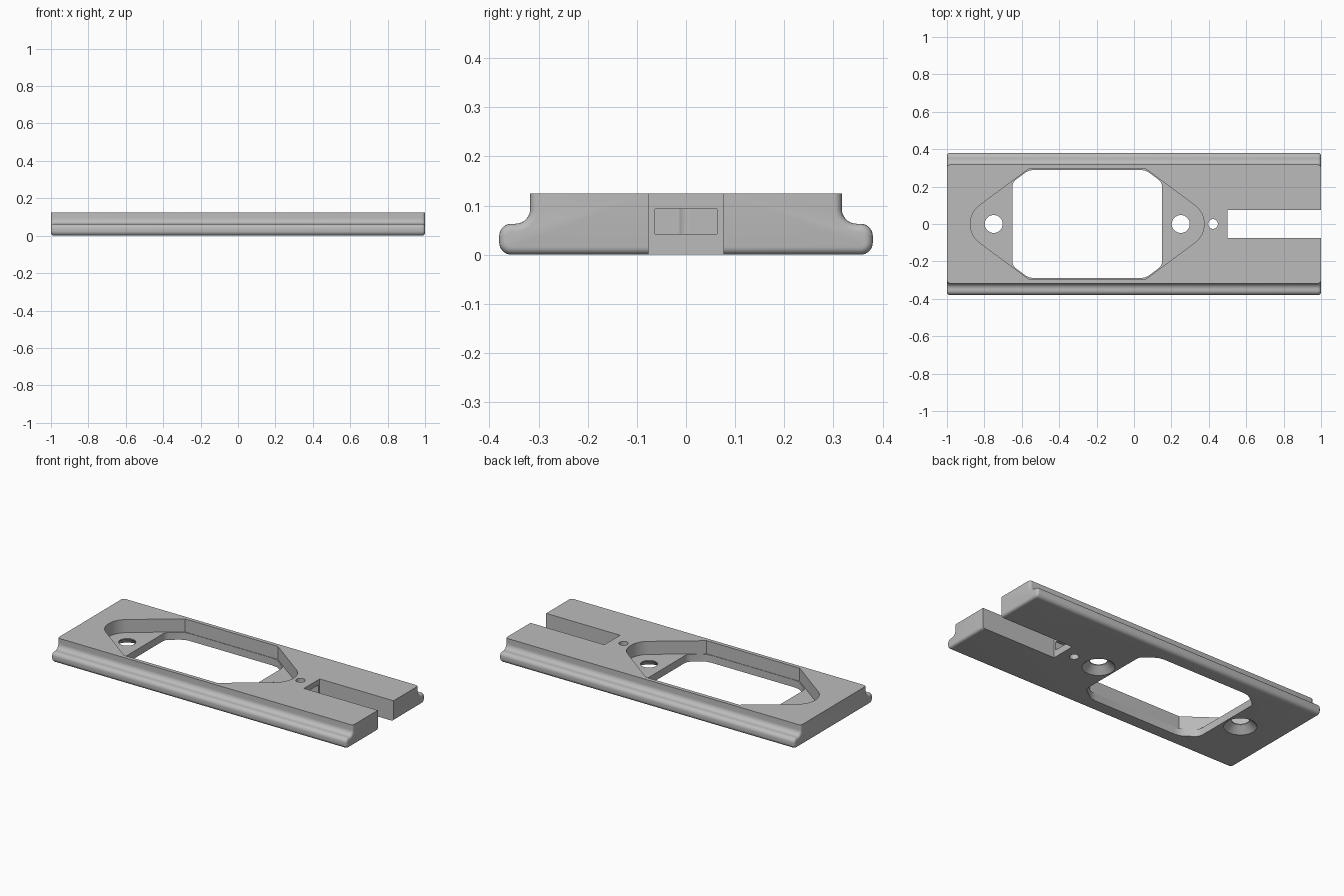
import bpy, bmesh
from math import sin, cos, pi, radians

default = bpy.data.objects.get("Cube")
if default:
    bpy.data.objects.remove(default, do_unlink=True)

GREY = (0.5, 0.5, 0.5, 1)
grey = bpy.data.materials.new("plain grey")
grey.use_nodes = True
grey.diffuse_color = GREY
grey.node_tree.nodes["Principled BSDF"].inputs["Base Color"].default_value = GREY

HEIGHT = 0.125
FLOOR = 0.045       # floor of the shallow recess
MID = -0.25         # centre of the window along x


def arc(cx, cy, r, start, end, steps=8):
    angles = [radians(start + (end - start) * i / steps) for i in range(steps + 1)]
    return [(cx + r * cos(a), cy + r * sin(a)) for a in angles]


def make_object(name, bm):
    bmesh.ops.recalc_face_normals(bm, faces=bm.faces)
    mesh = bpy.data.meshes.new(name)
    bm.to_mesh(mesh)
    bm.free()
    mesh.materials.append(grey)
    obj = bpy.data.objects.new(name, mesh)
    bpy.context.collection.objects.link(obj)
    return obj


def prism(bm, points, vector):
    face = bm.faces.new([bm.verts.new(p) for p in points])
    out = bmesh.ops.extrude_face_region(bm, geom=[face])
    moved = [v for v in out["geom"] if isinstance(v, bmesh.types.BMVert)]
    bmesh.ops.translate(bm, verts=moved, vec=vector)


def cut(body, name, outline, z0, z1):
    """Cut an upright prism with the given plan outline."""
    bm = bmesh.new()
    prism(bm, [(x, y, z0) for x, y in outline], (0, 0, z1 - z0))
    apply_cut(body, make_object(name, bm))


def apply_cut(body, cutter):
    cutter.hide_render = True
    mod = body.modifiers.new(cutter.name, "BOOLEAN")
    mod.operation = "DIFFERENCE"
    mod.solver = "EXACT"
    mod.object = cutter
    bpy.context.view_layer.objects.active = body
    bpy.ops.object.modifier_apply(modifier=mod.name)
    bpy.data.objects.remove(cutter, do_unlink=True)


def box(x0, x1, half):
    return [(x0, -half), (x1, -half), (x1, half), (x0, half)]


def four_way(quarter):
    """Mirror a quarter outline, ordered from the x axis to the y axis, about the window centre."""
    half = quarter + [(-x, y) for x, y in reversed(quarter)]
    full = half + [(x, -y) for x, y in reversed(half)]
    clean = []
    for p in full:
        if all(abs(p[0] - q[0]) + abs(p[1] - q[1]) > 1e-5 for q in clean):
            clean.append(p)
    return [(x + MID, y) for x, y in clean]


# Stepped rail body: side profile extruded along x, with rounded end edges
side = (arc(0.355, 0.025, 0.025, -90, 0) + arc(0.355, 0.038, 0.025, 0, 90)
        + arc(0.347, 0.093, 0.03, 270, 180) + [(0.317, 0.2)])
profile = side + [(-y, z) for y, z in reversed(side)]
bm = bmesh.new()
prism(bm, [(-1, y, z) for y, z in profile], (2, 0, 0))
ends = [e for e in bm.edges if abs(e.verts[0].co.x - e.verts[1].co.x) < 0.001]
bmesh.ops.bevel(bm, geom=ends, offset=0.016, segments=5, profile=0.5,
                affect="EDGES", clamp_overlap=False)
out = bmesh.ops.bisect_plane(bm, geom=bm.verts[:] + bm.edges[:] + bm.faces[:],
                             plane_co=(0, 0, HEIGHT), plane_no=(0, 0, 1), clear_outer=True)
rim = [e for e in out["geom_cut"] if isinstance(e, bmesh.types.BMEdge)]
bmesh.ops.contextual_create(bm, geom=rim)
body = make_object("mounting_plate", bm)

# Recess with rounded tips, and the window through its floor
cut(body, "recess", four_way(arc(0.5, 0, 0.125, 0, 53.7, 12) + [(0.315, 0.293)]), FLOOR, 0.2)
cut(body, "window", four_way([(0.4, 0.205), (0.396, 0.22), (0.385, 0.234),
                              (0.335, 0.272), (0.312, 0.285), (0.28, 0.29)]), -0.1, FLOOR + 0.02)

# Countersunk screw holes at both tips
for x in (MID - 0.5, MID + 0.5):
    cut(body, "screw_hole", arc(x, 0, 0.048, 0, 345, 31), -0.1, 0.1)
    bm = bmesh.new()
    bmesh.ops.create_cone(bm, cap_ends=True, segments=32, radius1=0.101, radius2=0.047, depth=0.05)
    bmesh.ops.translate(bm, verts=bm.verts, vec=(x, 0, 0.015))
    apply_cut(body, make_object("countersink", bm))

# Pin hole, open slot and the pocket in the slot's end wall
cut(body, "pin_hole", arc(0.4225, 0, 0.026, 0, 345, 23), -0.1, 0.2)
cut(body, "slot", box(0.5, 1.2, 0.076), -0.1, 0.2)
cut(body, "pocket", box(0.4, 0.6, 0.063), 0.042, 0.093)

bpy.ops.object.select_all(action="DESELECT")
body.select_set(True)
bpy.context.view_layer.objects.active = body
bpy.ops.object.shade_smooth_by_angle(angle=radians(30))
